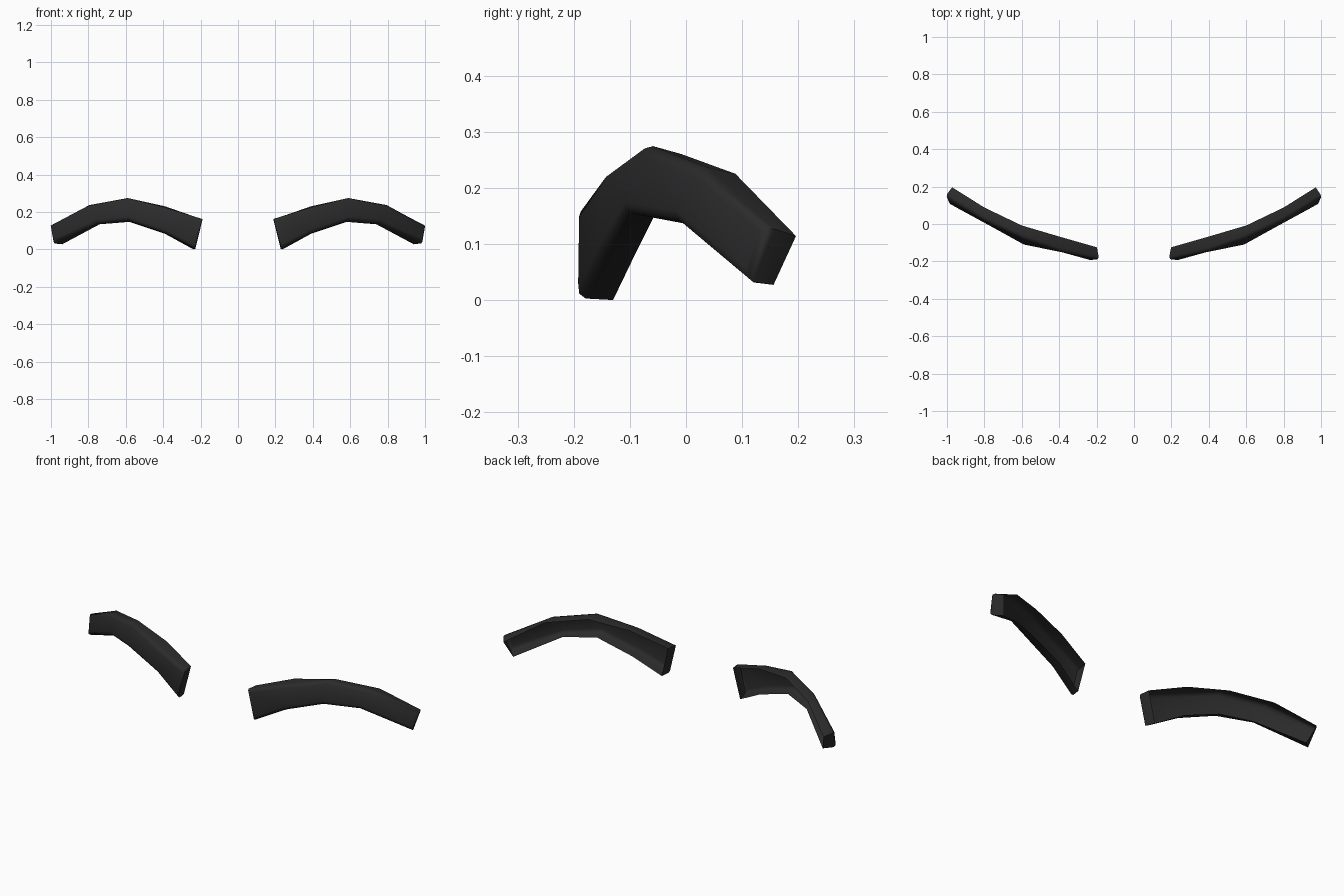
import bpy, bmesh

if "Cube" in bpy.data.objects:
    bpy.data.objects.remove(bpy.data.objects["Cube"])

mat = bpy.data.materials.new("soft black")
mat.diffuse_color = (0.024, 0.024, 0.024, 1)
mat.use_nodes = True
mat.node_tree.nodes["Principled BSDF"].inputs["Base Color"].default_value = mat.diffuse_color

# Cross-sections from inner end to outer tip:
# front-bottom, back-bottom, back-top, front-top
SECTIONS = [
    [(0.225, -0.197, 0.004), (0.238, -0.13, 0.0), (0.198, -0.125, 0.163), (0.186, -0.194, 0.161)],
    [(0.385, -0.152, 0.086), (0.39, -0.090, 0.083), (0.39, -0.070, 0.230), (0.39, -0.147, 0.225)],
    [(0.59, -0.112, 0.157), (0.58, -0.058, 0.147), (0.60, -0.008, 0.260), (0.59, -0.078, 0.276)],
    [(0.755, -0.022, 0.142), (0.74, 0.010, 0.134), (0.80, 0.088, 0.225), (0.795, 0.018, 0.241)],
    [(0.993, 0.107, 0.034), (0.940, 0.156, 0.027), (0.972, 0.196, 0.114), (1.009, 0.145, 0.130)],
]


def brow(name, side):
    bm = bmesh.new()
    rings = [[bm.verts.new((side * x, y, z)) for x, y, z in s] for s in SECTIONS]
    back = []
    for a, b in zip(rings, rings[1:]):
        for i in range(4):
            j = (i + 1) % 4
            f = bm.faces.new((a[i], a[j], b[j], b[i]))
            if i == 1:
                back.append(f)
    bm.faces.new(rings[0])
    bm.faces.new(rings[-1])
    bmesh.ops.recalc_face_normals(bm, faces=bm.faces)
    # The back is open: a hollow shell
    bmesh.ops.delete(bm, geom=back, context='FACES_ONLY')
    # Round the rim of the front face
    edges = [bm.edges.get((r[3], r[0])) for r in (rings[0], rings[-1])]
    for a, b in zip(rings, rings[1:]):
        edges += [bm.edges.get((a[i], b[i])) for i in (0, 3)]
    bmesh.ops.bevel(bm, geom=edges, offset=0.018, offset_type='OFFSET',
                    segments=2, profile=0.5, affect='EDGES', clamp_overlap=True)
    me = bpy.data.meshes.new(name)
    bm.to_mesh(me)
    bm.free()
    me.materials.append(mat)
    ob = bpy.data.objects.new(name, me)
    bpy.context.collection.objects.link(ob)
    bpy.ops.object.select_all(action='DESELECT')
    ob.select_set(True)
    bpy.context.view_layer.objects.active = ob
    bpy.ops.object.shade_smooth_by_angle(angle=1.0)


brow("right_eyebrow", 1)
brow("left_eyebrow", -1)
